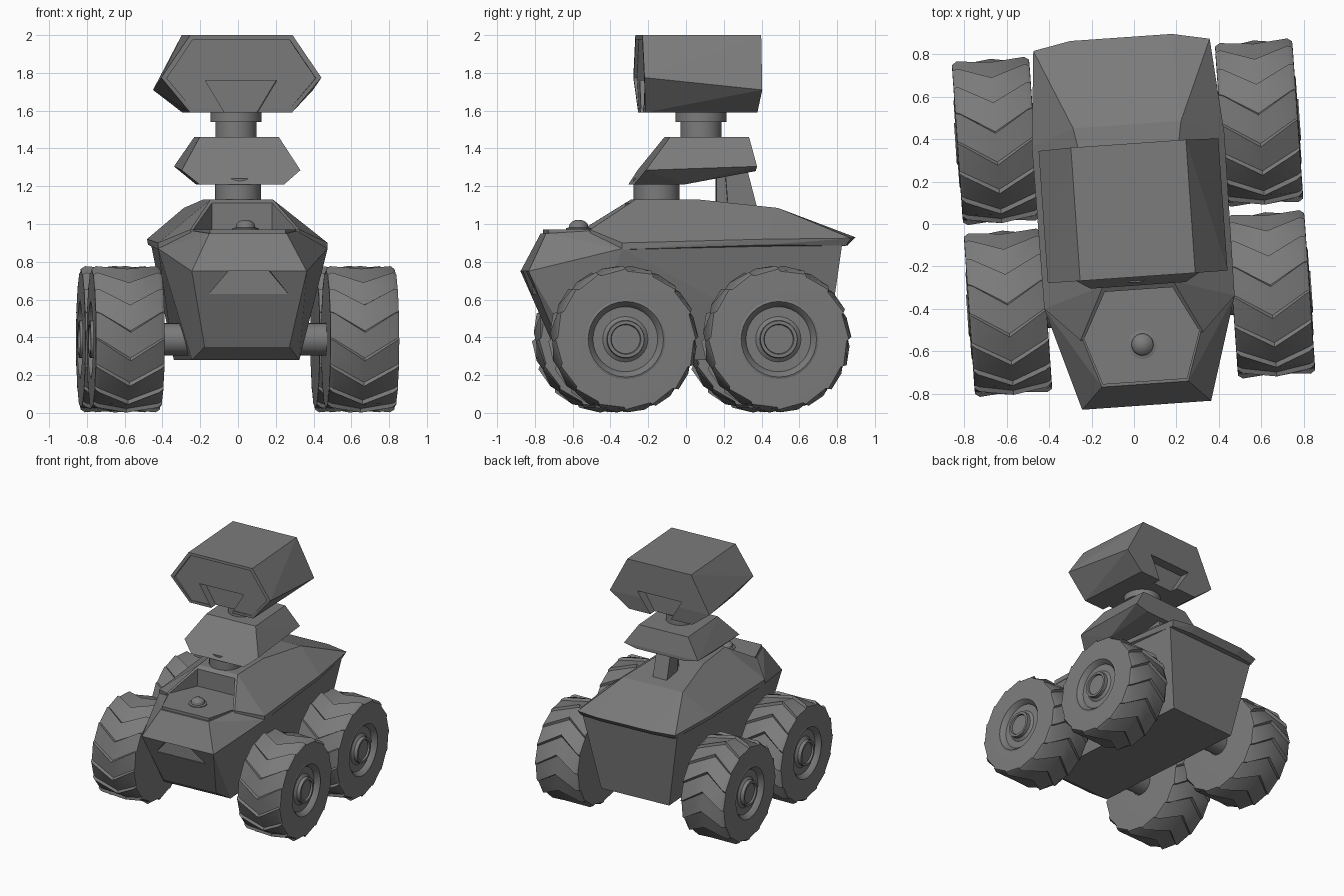
import bpy, bmesh, math
from mathutils import Matrix, Vector

if "Cube" in bpy.data.objects:
    bpy.data.objects.remove(bpy.data.objects["Cube"])

grey = bpy.data.materials.new("dark_grey")
grey.diffuse_color = (0.2, 0.2, 0.2, 1)
grey.use_nodes = True
grey.node_tree.nodes["Principled BSDF"].inputs["Base Color"].default_value = grey.diffuse_color
YAW = Matrix.Rotation(math.radians(4), 4, 'Z')   # whole vehicle is turned slightly


def finish(name, bm, smooth=False):
    bmesh.ops.recalc_face_normals(bm, faces=bm.faces)
    me = bpy.data.meshes.new(name)
    bm.to_mesh(me)
    bm.free()
    me.materials.append(grey)
    ob = bpy.data.objects.new(name, me)
    bpy.context.collection.objects.link(ob)
    ob.matrix_world = YAW
    if smooth:
        bpy.ops.object.select_all(action='DESELECT')
        ob.select_set(True)
        bpy.context.view_layer.objects.active = ob
        bpy.ops.object.shade_smooth_by_angle(angle=math.radians(32))
    return ob


def solid(name, half):
    """Faceted convex block from right-half points, mirrored in x."""
    bm = bmesh.new()
    for x, y, z in half:
        bm.verts.new((x, y, z))
        if x:
            bm.verts.new((-x, y, z))
    res = bmesh.ops.convex_hull(bm, input=bm.verts)
    junk = [g for g in res['geom_interior'] if isinstance(g, bmesh.types.BMVert)]
    bmesh.ops.delete(bm, geom=junk, context='VERTS')
    bmesh.ops.dissolve_limit(bm, angle_limit=math.radians(2), verts=bm.verts, edges=bm.edges)
    return finish(name, bm)


def cut(ob, half):
    cutter = solid(ob.name + "_cutter", half)
    cutter.hide_render = True
    cutter.hide_viewport = True
    m = ob.modifiers.new("cut", 'BOOLEAN')
    m.operation, m.object, m.solver = 'DIFFERENCE', cutter, 'EXACT'


def lathe(name, profile, centre, axis='Z', side=1, n=32):
    """Turn (radius, height) pairs around an axis."""
    bm = bmesh.new()
    rings = []
    for r, h in profile:
        ring = []
        for i in range(n):
            a = math.tau * i / n
            c, s = r * math.cos(a), r * math.sin(a)
            p = (c, s, h) if axis == 'Z' else (h * side, c, s)
            ring.append(bm.verts.new(Vector(p) + Vector(centre)))
        rings.append(ring)
    for a, b in zip(rings, rings[1:]):
        for i in range(n):
            j = (i + 1) % n
            bm.faces.new((a[i], a[j], b[j], b[i]))
    bm.faces.new(rings[0])
    bm.faces.new(rings[-1])
    return finish(name, bm, True)


def tyre(name, centre, side, teeth=16):
    """Tyre with sawtooth chevron treads."""
    step = math.tau / teeth
    # across-width rows: offset, radius, tooth depth, chevron lead
    rows = [(-.183, .09, 0, 0), (-.183, .34, 0, 0), (-.182, .372, .012, 0),
            (-.16, .387, .02, .03), (0, .39, .02, .30), (.16, .387, .02, .03),
            (.182, .372, .012, 0), (.183, .34, 0, 0), (.183, .21, 0, 0)]
    bm = bmesh.new()
    grid = []
    for x, r, depth, lead in rows:
        ring = []
        for k in range(teeth):
            for frac, d in ((0, 0), (.93, depth)):
                a = (k + frac) * step + lead
                ring.append(bm.verts.new((centre[0] + x * side,
                                          centre[1] + (r - d) * math.cos(a),
                                          centre[2] + (r - d) * math.sin(a))))
        grid.append(ring)
    n = teeth * 2
    for a, b in zip(grid, grid[1:]):
        for i in range(n):
            j = (i + 1) % n
            bm.faces.new((a[i], a[j], b[j], b[i]))
    return finish(name, bm, True)


# Wheels, hubs and axles
for side, sn in ((1, "right"), (-1, "left")):
    for y, yn in ((-.376, "front"), (.436, "rear")):
        c = (.622 * side, y, .39)
        tyre(f"{yn}_{sn}_tyre", c, side)
        lathe(f"{yn}_{sn}_hub",
              [(.15, -.1), (.211, .1), (.211, .183), (.2, .187), (.18, .165), (.172, .15),
               (.12, .15), (.1, .165), (.098, .192), (.08, .192), (.076, .178)],
              c, 'X', side)
        lathe(f"{yn}_{sn}_axle", [(.085, -.4), (.085, -.15)], c, 'X', side, 24)

# Lower hull with a shallow recess under the nose
hull = solid("hull", [(.305, -.857, .75), (.205, -.757, .95), (.285, -.51, .965),
                      (.45, -.37, .87), (.225, -.685, .35), (.285, -.58, .28),
                      (.34, -.3, .6), (.29, .72, .28), (.405, .80, .89), (.43, .4, .89)])
cut(hull, [(.11, -1, .75), (.11, -.80, .75), (.21, -1, .63), (.21, -.80, .63)])

# Upper shell, notched around the hood
shell = solid("shell", [(.45, -.37, .865), (.45, -.37, .90), (.455, .4, .92), (.45, .4, .89),
                        (.417, .847, .925), (.24, .882, .93), (.40, .82, .885), (.23, .84, .885),
                        (.165, -.28, 1.13), (.18, .05, 1.13), (.255, .47, 1.085),
                        (.29, -.53, .97), (.29, -.53, .93)])
cut(shell, [(x, y, z) for z in (.965, 1.4) for x, y in ((.16, -.31), (.27, -.52), (.27, -.9))])

# Hood cap plate and beacon
solid("hood_plate", [(x, y, z) for z in (.945, .972)
                     for x, y in ((.2, -.745), (.275, -.52), (.165, -.31))])
lathe("beacon", [(.068, .96), (.068, .978), (.052, .982), (.048, 1.0), (.034, 1.014),
                 (.012, 1.022)], (0, -.57, 0), n=24)

# Lower neck, rear strut and middle block
lathe("lower_neck", [(.122, 1.08), (.122, 1.24)], (-.01, -.155, 0))
solid("rear_strut", [(.06, .22, 1.08), (.06, .375, 1.08), (.06, .20, 1.33), (.06, .31, 1.33)])
solid("strut_post", [(.035, .16, 1.08), (.035, .23, 1.08), (.035, .16, 1.3), (.035, .23, 1.3)])
solid("middle_block", [(.21, -.10, 1.46), (.21, .32, 1.46),
                       (.315, -.235, 1.285), (.315, .355, 1.305),
                       (.225, -.29, 1.21), (.225, -.02, 1.21), (.21, .355, 1.28)])

# Upper neck and flange
lathe("upper_neck", [(.11, 1.42), (.11, 1.56)], (-.005, .08, 0))
lathe("neck_flange", [(.135, 1.54), (.135, 1.62)], (-.005, .08, 0))

# Head: slanted six-sided box with recessed ends
head = solid("head", [(.272, -.25, 2), (.272, .38, 2), (.425, -.25, 1.775), (.425, .375, 1.71),
                      (.27, -.235, 1.59), (.27, .36, 1.59)])
section = ((.255, 1.978), (.395, 1.772), (.26, 1.612))
cut(head, [(x, y, z) for y in (-.4, -.232) for x, z in section])
for y0, y1 in ((-.4, -.17), (.30, .5)):
    cut(head, [(x, y, z) for y in (y0, y1) for x, z in ((.19, 1.76), (.075, 1.57))])
